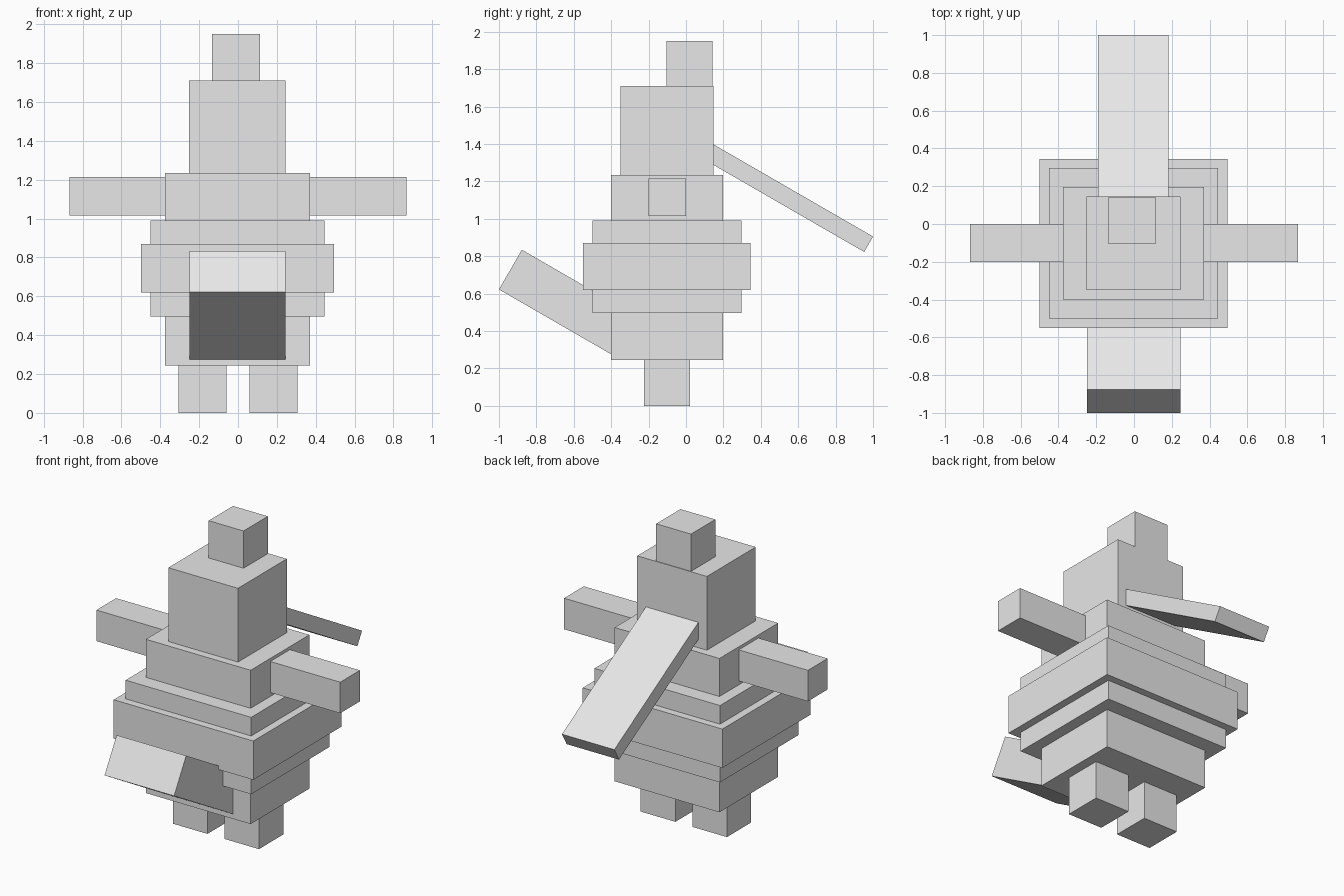
import bpy
from math import radians
from mathutils import Vector, Matrix

if "Cube" in bpy.data.objects:
    bpy.data.objects.remove(bpy.data.objects["Cube"], do_unlink=True)

GREY = (0.8, 0.8, 0.8, 1.0)
mat = bpy.data.materials.new("plain_grey")
mat.use_nodes = True
mat.diffuse_color = GREY
mat.node_tree.nodes["Principled BSDF"].inputs["Base Color"].default_value = GREY


def box(name, x, y, z, tilt=0.0, origin=(0, 0, 0)):
    """Box from (min, max) ranges, tilted about x and moved to its origin."""
    bpy.ops.mesh.primitive_cube_add(size=1)
    ob = bpy.context.object
    ob.name = name
    centre = Vector([(a + b) / 2 for a, b in (x, y, z)])
    size = [b - a for a, b in (x, y, z)]
    shape = Matrix.Translation(centre) @ Matrix.Diagonal((*size, 1))
    ob.data.transform(Matrix.Rotation(tilt, 4, 'X') @ shape)
    ob.location = origin
    ob.data.materials.append(mat)
    return ob


# Stepped body: half width, depth range, height range
MID = -0.003
tiers = {
    "hips": (0.373, (-0.4, 0.197), (0.245, 0.495)),
    "lower_belly": (0.447, (-0.5, 0.297), (0.495, 0.62)),
    "belly": (0.497, (-0.55, 0.345), (0.62, 0.87)),
    "upper_belly": (0.447, (-0.5, 0.297), (0.87, 0.99)),
    "chest": (0.373, (-0.4, 0.197), (0.99, 1.235)),
    "head": (0.248, (-0.35, 0.146), (1.235, 1.71)),
}
for name, (half, y, z) in tiers.items():
    box(name, (MID - half, MID + half), y, z)

# Small block on top of the head
box("topknot", (-0.135, 0.113), (-0.105, 0.142), (1.71, 1.95))

# Legs and arms on both sides
for side, s in (("left", 1), ("right", -1)):
    box(side + "_leg", sorted((s * 0.06, s * 0.307)), (-0.225, 0.022), (0, 0.245))
    box(side + "_arm", sorted((s * 0.365, s * 0.868)), (-0.2, 0), (1.015, 1.215))

# Thick slab sloping up and out at the front, placed by its outer lower edge
box("front_slab", (-0.25, 0.245), (0, 0.74), (0, 0.245),
    radians(-30), (0, -1.0, 0.622))

# Thin panel sloping down behind the head, placed by its outer upper edge
box("back_panel", (-0.19, 0.183), (-0.99, 0), (-0.095, 0),
    radians(-30), (0, 1.0, 0.905))
